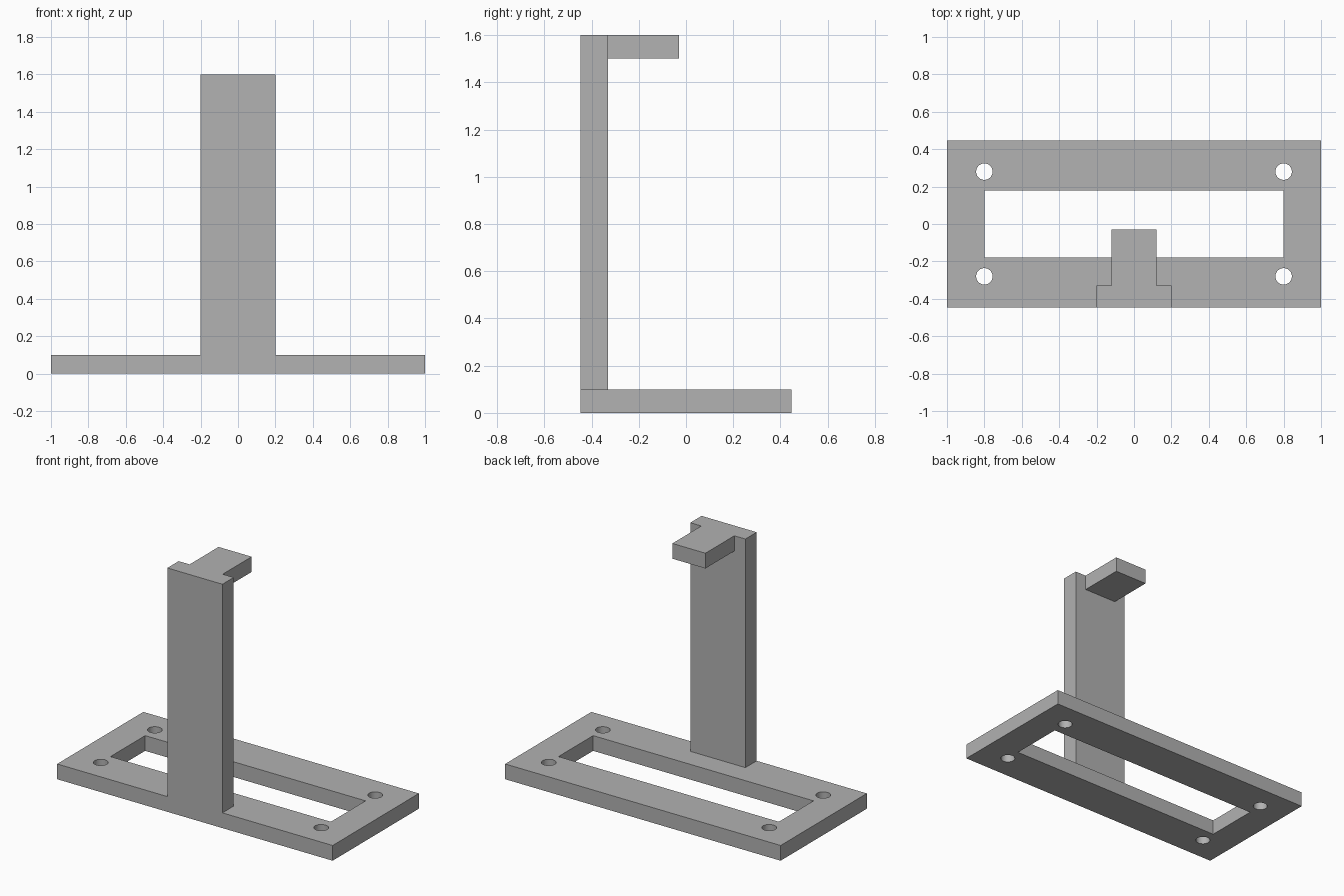
import bpy

if "Cube" in bpy.data.objects:
    bpy.data.objects.remove(bpy.data.objects["Cube"], do_unlink=True)

grey = bpy.data.materials.new("plain_grey")
grey.use_nodes = True
colour = (0.445, 0.445, 0.445, 1)
grey.diffuse_color = colour
grey.node_tree.nodes["Principled BSDF"].inputs["Base Color"].default_value = colour


def box(name, low, high):
    """Box between two opposite corners."""
    centre = [(a + b) / 2 for a, b in zip(low, high)]
    bpy.ops.mesh.primitive_cube_add(size=1, location=centre)
    obj = bpy.context.object
    obj.name = name
    obj.scale = [b - a for a, b in zip(low, high)]
    bpy.ops.object.transform_apply(location=True, rotation=False, scale=True)
    obj.data.materials.append(grey)
    return obj


def cut(target, cutter):
    """Subtract the cutter, then discard it."""
    cutter.hide_render = True
    mod = target.modifiers.new("cut", "BOOLEAN")
    mod.operation = "DIFFERENCE"
    mod.solver = "EXACT"
    mod.object = cutter
    bpy.context.view_layer.objects.active = target
    bpy.ops.object.modifier_apply(modifier=mod.name)
    bpy.data.objects.remove(cutter, do_unlink=True)


# Base plate with a long window and four screw holes
base = box("base_plate", (-1, -0.447, 0), (1, 0.447, 0.1))
cut(base, box("window_cutter", (-0.8, -0.18, -0.1), (0.8, 0.18, 0.2)))
for x in (-0.8, 0.8):
    for y in (-0.28, 0.28):
        bpy.ops.mesh.primitive_cylinder_add(
            vertices=48, radius=0.044, depth=0.4, location=(x, y, 0.05))
        hole = bpy.context.object
        hole.data.materials.append(grey)
        cut(base, hole)

# Upright post flush with the front edge, and the tab at its top
post = box("upright_post", (-0.2, -0.447, 0.1), (0.2, -0.33, 1.6))
tab = box("top_tab", (-0.12, -0.33, 1.5), (0.12, -0.03, 1.6))

# Smooth hole walls, crisp edges elsewhere
bpy.ops.object.select_all(action="DESELECT")
base.select_set(True)
bpy.context.view_layer.objects.active = base
bpy.ops.object.shade_smooth_by_angle()
